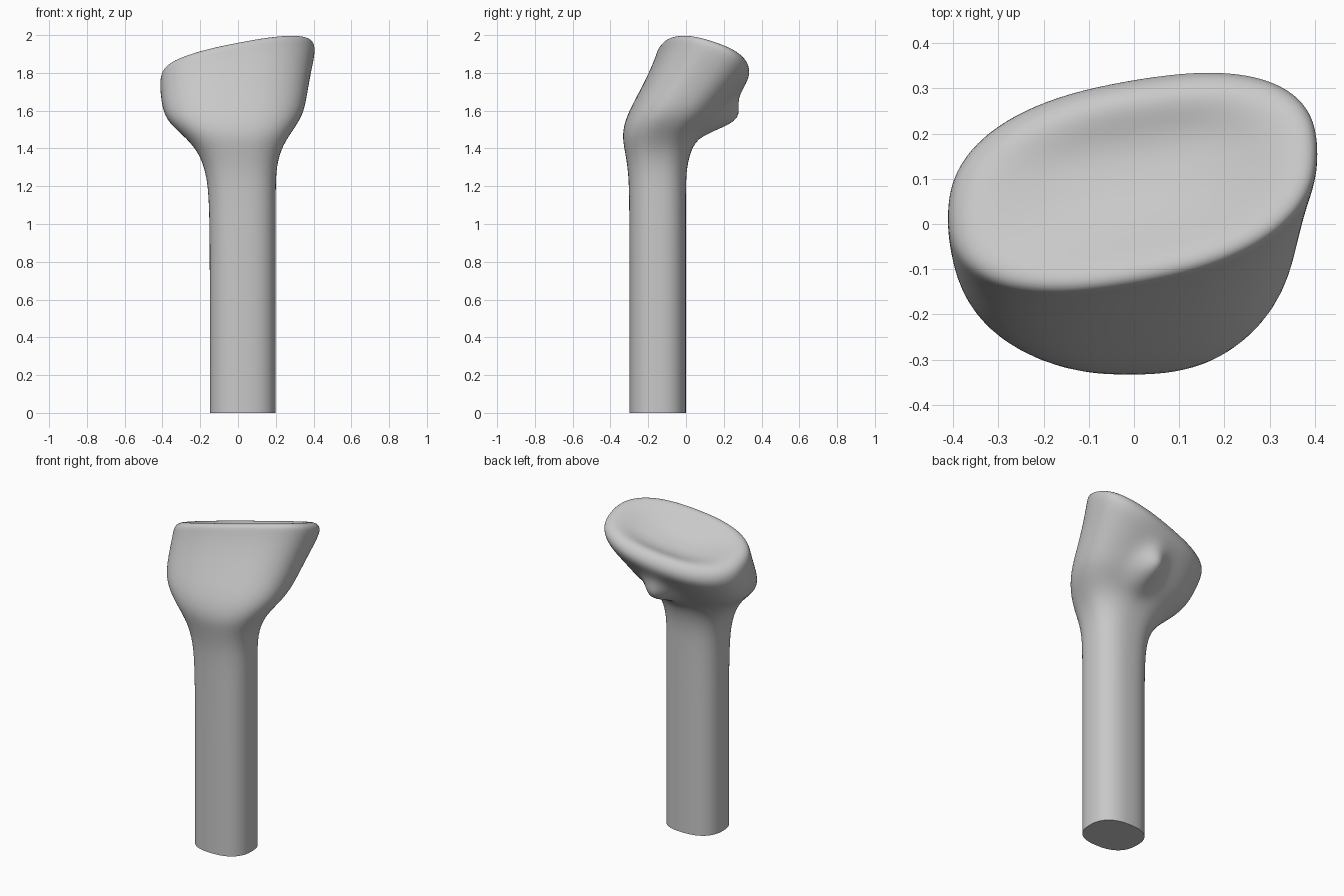
import bpy, bmesh, math

SEGMENTS = 40
TILT_X, TILT_Y = 0.25, -0.34

cube = bpy.data.objects.get("Cube")
if cube:
    bpy.data.objects.remove(cube)

bone = bpy.data.materials.new("pale grey")
bone.use_nodes = True
bone.diffuse_color = (0.58, 0.58, 0.58, 1)
bone.node_tree.nodes["Principled BSDF"].inputs["Base Color"].default_value = bone.diffuse_color


def ring(bm, height, tilt, x0, x1, y0, y1, shear=0.0):
    """Rounded cross-section inside the given bounds, leaning with the head."""
    verts = []
    for i in range(SEGMENTS):
        a = 2 * math.pi * i / SEGMENTS
        c, s = math.cos(a), math.sin(a)
        px = math.copysign(abs(c) ** 0.82, c)
        py = math.copysign(abs(s) ** 0.82, s)
        x = (x0 + x1) / 2 + px * (x1 - x0) / 2
        y = (y0 + y1) / 2 + py * (y1 - y0) / 2 + shear * x
        z = height + tilt * (TILT_X * x + TILT_Y * y)
        verts.append(bm.verts.new((x, y, z)))
    return verts


# Cross-sections: height, tilt, x range, y range, shear
sections = [
    # straight shaft
    (0.00, 0, -0.15, 0.20, -0.30, 0.00),
    (0.01, 0, -0.15, 0.20, -0.30, 0.00),
    (0.60, 0, -0.15, 0.20, -0.30, 0.00),
    (1.12, 0, -0.15, 0.20, -0.30, 0.00),
    # flaring neck
    (1.28, 0, -0.17, 0.20, -0.305, 0.00),
    (1.39, 0, -0.215, 0.225, -0.325, 0.025),
    (1.47, 0.05, -0.29, 0.275, -0.34, 0.07),
    # leaning head
    (1.55, 0.2, -0.37, 0.345, -0.315, 0.15, 0.04),
    (1.64, 0.4, -0.40, 0.365, -0.26, 0.21, 0.08),
    (1.75, 0.7, -0.41, 0.385, -0.195, 0.275, 0.13),
    (1.86, 1, -0.415, 0.41, -0.145, 0.325, 0.17),
    (1.91, 1, -0.405, 0.405, -0.135, 0.315, 0.17),
    # rim and shallow dish
    (1.93, 1, -0.36, 0.36, -0.10, 0.28, 0.17),
    (1.915, 1, -0.28, 0.29, -0.06, 0.24, 0.17),
    (1.885, 1, -0.17, 0.20, 0.00, 0.19, 0.17),
    (1.87, 1, -0.05, 0.08, 0.06, 0.13, 0.17),
]

bm = bmesh.new()
rings = [ring(bm, *section) for section in sections]
for lower, upper in zip(rings, rings[1:]):
    for i in range(SEGMENTS):
        j = (i + 1) % SEGMENTS
        bm.faces.new((lower[i], lower[j], upper[j], upper[i]))
bm.faces.new(rings[-1])
base = bm.faces.new(rings[0][::-1])
# keep the cut end of the shaft crisp
crease = bm.edges.layers.float.new("crease_edge")
for edge in base.edges:
    edge[crease] = 1.0

mesh = bpy.data.meshes.new("bone_end")
bm.to_mesh(mesh)
bm.free()
mesh.materials.append(bone)
bone_end = bpy.data.objects.new("bone_end", mesh)
bpy.context.collection.objects.link(bone_end)
bpy.context.view_layer.objects.active = bone_end
bone_end.select_set(True)

smooth = bone_end.modifiers.new("smooth", 'SUBSURF')
smooth.levels = smooth.render_levels = 2
bpy.ops.object.modifier_apply(modifier=smooth.name)

# Raised knob on the back, under the overhanging rim
for v in mesh.vertices:
    x, y, z = v.co
    if y > 0 and z < 1.85:
        swell = math.exp(-((x - 0.05) / 0.085) ** 2 - ((z - 1.57) / 0.085) ** 2)
        swell *= min(1, y / 0.08)
        v.co.y += 0.09 * swell
        v.co.z -= 0.015 * swell

bpy.ops.object.shade_smooth_by_angle(angle=math.radians(50))
